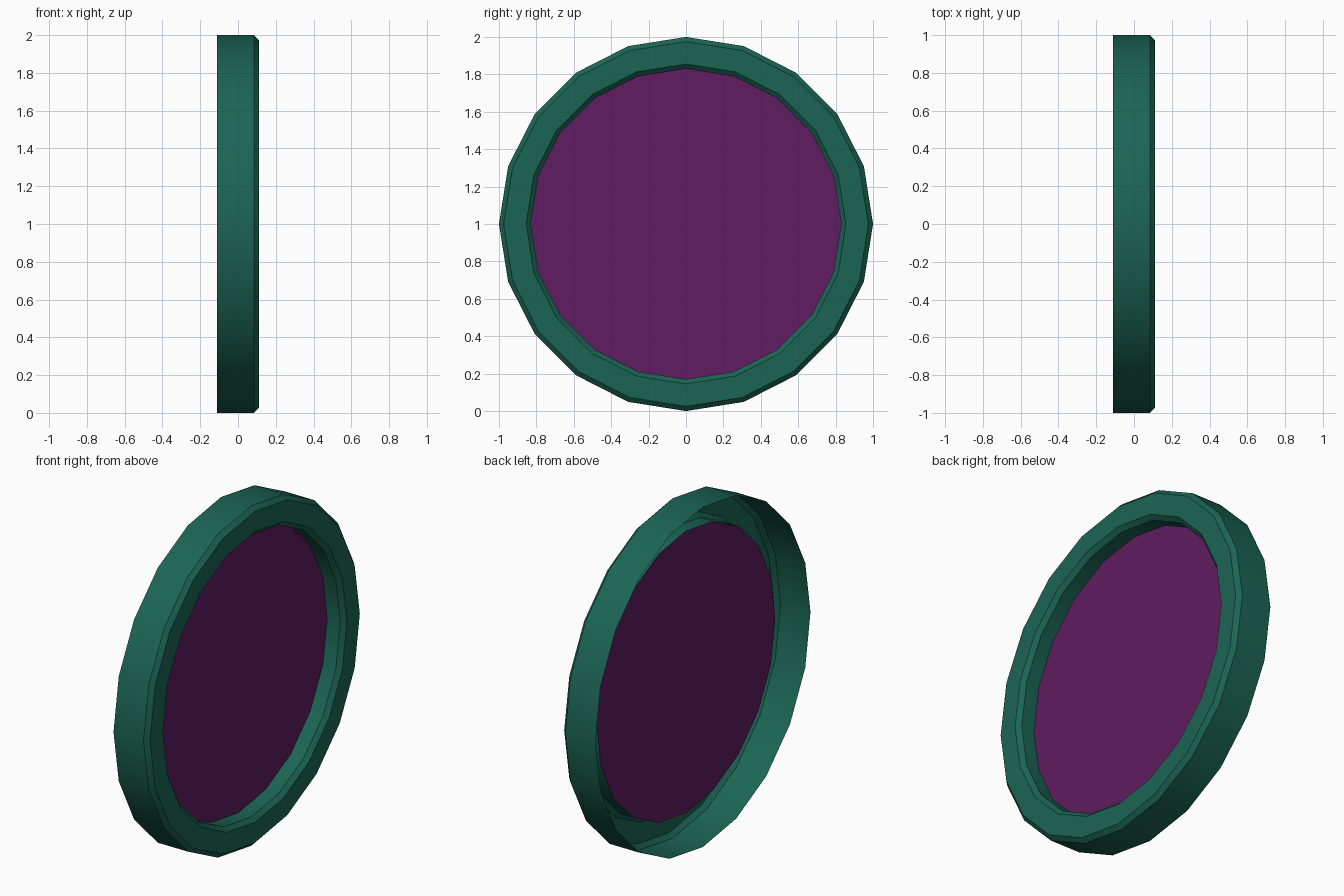
import bpy, bmesh
from math import sin, cos, pi

if "Cube" in bpy.data.objects:
    bpy.data.objects.remove(bpy.data.objects["Cube"])

SIDES = 20


def material(name, color):
    m = bpy.data.materials.new(name)
    m.diffuse_color = (*color, 1)
    m.use_nodes = True
    m.node_tree.nodes["Principled BSDF"].inputs["Base Color"].default_value = m.diffuse_color
    return m


def circle(bm, x, r):
    return [bm.verts.new((x, r * sin(2 * pi * i / SIDES), 1 + r * cos(2 * pi * i / SIDES)))
            for i in range(SIDES)]


def finish(bm, name, mat):
    me = bpy.data.meshes.new(name)
    bm.to_mesh(me)
    bm.free()
    me.materials.append(mat)
    ob = bpy.data.objects.new(name, me)
    bpy.context.collection.objects.link(ob)
    bpy.ops.object.select_all(action='DESELECT')
    ob.select_set(True)
    bpy.context.view_layer.objects.active = ob
    bpy.ops.object.shade_smooth_by_angle(angle=pi / 6)


# Rim: open-backed shell, (x, radius) profile from back edge round to the recessed inner wall
profile = [(-0.11, 1.0), (0.085, 1.0), (0.11, 0.975),
           (0.11, 0.855), (0.085, 0.83), (0.0, 0.83)]
bm = bmesh.new()
rings = [circle(bm, x, r) for x, r in profile]
for a, b in zip(rings, rings[1:]):
    for i in range(SIDES):
        j = (i + 1) % SIDES
        bm.faces.new((a[i], b[i], b[j], a[j]))
bm.normal_update()
if rings[0][0].link_faces[0].normal.dot(rings[0][0].co - rings[0][SIDES // 2].co) < 0:
    bmesh.ops.reverse_faces(bm, faces=bm.faces[:])
finish(bm, "rim", material("green", (0.011, 0.13, 0.088)))

# Panel: flat disc closing the inner wall, facing +x
bm = bmesh.new()
face = bm.faces.new(circle(bm, 0.0, 0.83))
bm.normal_update()
if face.normal.x < 0:
    face.normal_flip()
finish(bm, "panel", material("purple", (0.115, 0.012, 0.12)))
